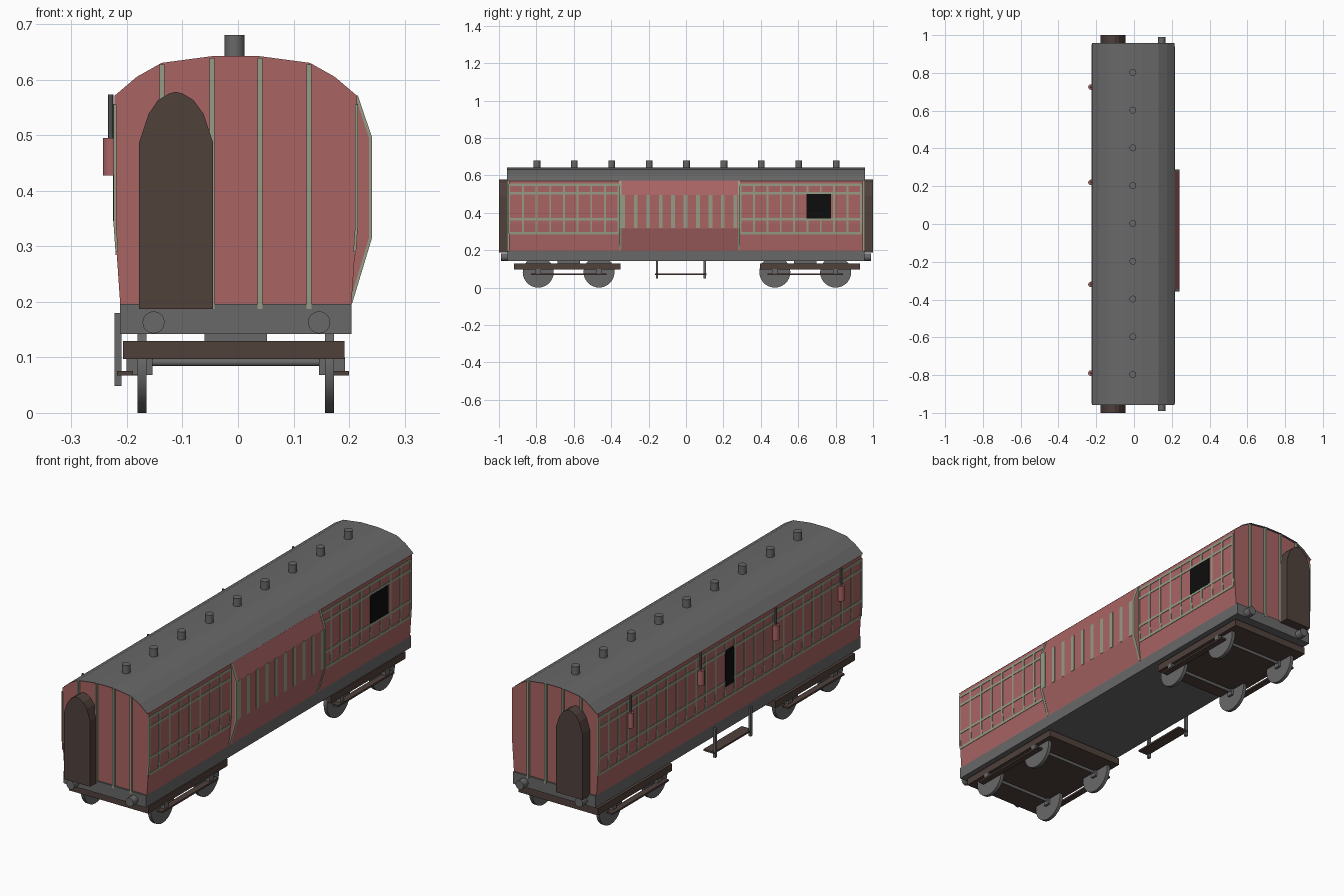
import bpy, bmesh, math

if "Cube" in bpy.data.objects:
    bpy.data.objects.remove(bpy.data.objects["Cube"])

CX = -0.004  # centre line of the body


def mat(name, r, g, b):
    m = bpy.data.materials.new(name)
    m.diffuse_color = (r, g, b, 1)
    m.use_nodes = True
    m.node_tree.nodes["Principled BSDF"].inputs["Base Color"].default_value = m.diffuse_color
    return m


RED = mat("maroon red", 0.40, 0.127, 0.127)
GREEN = mat("pale green lining", 0.30, 0.335, 0.235)
GRAY = mat("dark gray", 0.14, 0.14, 0.14)
BROWN = mat("dark brown", 0.08, 0.052, 0.044)
BLACK = mat("window black", 0.004, 0.004, 0.004)


def finish(name, bm, m):
    bmesh.ops.recalc_face_normals(bm, faces=bm.faces)
    me = bpy.data.meshes.new(name)
    bm.to_mesh(me)
    bm.free()
    me.materials.append(m)
    ob = bpy.data.objects.new(name, me)
    bpy.context.collection.objects.link(ob)
    return ob


def add_prism(bm, prof, y0, y1):
    a = [bm.verts.new((x, y0, z)) for x, z in prof]
    b = [bm.verts.new((x, y1, z)) for x, z in prof]
    n = len(prof)
    bm.faces.new(a)
    bm.faces.new(b[::-1])
    for i in range(n):
        j = (i + 1) % n
        bm.faces.new((a[i], b[i], b[j], a[j]))


def prism(name, prof, y0, y1, m):
    bm = bmesh.new()
    add_prism(bm, prof, y0, y1)
    return finish(name, bm, m)


def add_box(bm, x0, x1, y0, y1, z0, z1):
    add_prism(bm, [(x0, z0), (x1, z0), (x1, z1), (x0, z1)], y0, y1)


def box(name, x0, x1, y0, y1, z0, z1, m):
    return prism(name, [(x0, z0), (x1, z0), (x1, z1), (x0, z1)], y0, y1, m)


def cyl(name, loc, r, h, axis, m, n=16):
    rot = {'X': (0, math.pi / 2, 0), 'Y': (math.pi / 2, 0, 0), 'Z': (0, 0, 0)}[axis]
    bpy.ops.mesh.primitive_cylinder_add(vertices=n, radius=r, depth=h, location=loc, rotation=rot)
    ob = bpy.context.object
    ob.name = name
    ob.data.materials.append(m)
    bpy.ops.object.shade_smooth_by_angle(angle=math.radians(40))
    return ob


# body shell
half = [(0.208, 0.195), (0.218, 0.34), (0.218, 0.571), (0.178, 0.605), (0.1335, 0.63), (0.0435, 0.642)]
body = [(CX + x, z) for x, z in half] + [(CX - x, z) for x, z in reversed(half)]
prism("carriage_body", body, -0.947, 0.947, RED)

# thin roof sheet with a small overhang
bm = bmesh.new()
arc = [(x, z + 0.001) for x, z in body[2:-2]]
rows = [[bm.verts.new((x, y, z)) for x, z in arc] for y in (-0.958, 0.958)]
for i in range(len(arc) - 1):
    bm.faces.new((rows[0][i], rows[0][i + 1], rows[1][i + 1], rows[1][i]))
finish("roof", bm, GRAY)

# underframe, buffers
box("underframe", -0.212, 0.204, -0.955, 0.955, 0.142, 0.196, GRAY)
for s in (-1, 1):
    for x in (-0.152, 0.146):
        cyl("buffer", (x, s * 0.965, 0.163), 0.02, 0.05, 'Y', GRAY)

# roof ventilators
for i in range(9):
    cyl("roof_vent", (-0.006, -0.797 + i * 0.2, 0.658), 0.018, 0.044, 'Z', GRAY)

# arched gangway at each end
gang = [(-0.178, 0.187), (-0.045, 0.187), (-0.045, 0.487), (-0.062, 0.538), (-0.08, 0.563),
        (-0.1, 0.575), (-0.112, 0.578), (-0.124, 0.575), (-0.144, 0.563), (-0.161, 0.538), (-0.178, 0.487)]
for s in (-1, 1):
    prism("gangway", gang, s * 0.94, s * 1.0, BROWN)

# lining on the ends
bm = bmesh.new()
for x, top in ((-0.137, 0.629), (-0.047, 0.641), (0.04, 0.641), (0.128, 0.629)):
    for s in (-1, 1):
        add_box(bm, x - 0.0045, x + 0.0045, s * 0.94, s * 0.9575, 0.187, top - 0.002)
finish("end_lining", bm, GREEN)

# guard's lookout bulging from the right side
look = [(0.204, 0.197), (0.24, 0.316), (0.24, 0.495), (0.2145, 0.571)]
prism("lookout", [(0.18, 0.197)] + look + [(0.18, 0.571)], -0.355, 0.287, RED)


def wall(z):
    return 0.208 + 0.01 * min(1, (z - 0.195) / 0.145)


def strip(bm, s, y0, y1, z0, z1, t=0.002):
    """Thin plate that follows the side wall."""
    zs = [z0] + ([0.34] if z0 < 0.34 < z1 else []) + [z1]
    prof = [(CX + s * (wall(z) + t), z) for z in zs] + [(CX + s * (wall(z) - 0.003), z) for z in reversed(zs)]
    add_prism(bm, prof, y0, y1)


# side lining: right side in two sections, left side full length
LW = 0.006
bm = bmesh.new()
sections = [(1, -0.945, -0.36, 8, (9, 9)), (1, 0.292, 0.935, 9, (0.645, 0.775)), (-1, -0.945, 0.945, 27, (-0.025, 0.035))]
for s, ya, yb, n, win in sections:
    for z in (0.55, 0.505, 0.365, 0.29):
        gap = s < 0 and z in (0.505, 0.365)
        if gap:
            strip(bm, s, ya, win[0], z - LW, z + LW)
            strip(bm, s, win[1], yb, z - LW, z + LW)
        else:
            strip(bm, s, ya, yb, z - LW, z + LW)
    for i in range(n + 1):
        y = ya + (yb - ya) * i / n
        if win[0] - 0.004 < y < win[1] + 0.004:
            strip(bm, s, y - 0.005, y + 0.005, 0.29, 0.36)
            strip(bm, s, y - 0.005, y + 0.005, 0.51, 0.55)
        else:
            strip(bm, s, y - 0.005, y + 0.005, 0.29, 0.555)
# stripes on the lookout and its edge bands
for i in range(10):
    y = -0.335 + i * 0.0665
    add_box(bm, 0.23, 0.2415, y - 0.010, y + 0.010, 0.318, 0.495)
band = [(x + 0.0015, z) for x, z in look] + [(x - 0.004, z) for x, z in reversed(look)]
for y in (-0.357, 0.277):
    add_prism(bm, band, y, y + 0.012)
finish("side_lining", bm, GREEN)

# dark windows
bm = bmesh.new()
strip(bm, 1, 0.645, 0.775, 0.37, 0.5, 0.003)
strip(bm, -1, -0.025, 0.035, 0.345, 0.51, 0.003)
finish("windows", bm, BLACK)

# cylinders with pipes on the left wall
for y in (0.725, 0.22, -0.32, -0.79):
    cyl("wall_cylinder", (-0.228, y, 0.461), 0.015, 0.068, 'Z', RED, 12)
    cyl("wall_pipe", (-0.229, y, 0.533), 0.005, 0.08, 'Z', GRAY, 8)

# bogies with wheels, axle boxes and step boards
for y0, y1, axles in ((-0.92, -0.35, (-0.79, -0.465)), (0.395, 0.93, (0.475, 0.80))):
    yc = sum(axles) / 2
    box("bogie_frame", -0.207, 0.192, y0, y1, 0.097, 0.129, BROWN)
    box("bogie_pivot", -0.06, 0.052, yc - 0.06, yc + 0.06, 0.125, 0.145, GRAY)
    for y in axles:
        cyl("axle", (-0.005, y, 0.091), 0.007, 0.33, 'X', GRAY, 10)
        for x in (-0.173, 0.165):
            cyl("wheel", (x, y, 0.083), 0.083, 0.016, 'X', GRAY, 28)
        for s in (-1, 1):
            xs = sorted((CX + s * 0.15, CX + s * 0.197))
            box("axle_box", xs[0], xs[1], y - 0.014, y + 0.014, 0.068, 0.1, GRAY)
    for s in (-1, 1):
        xs = sorted((-0.009 + s * 0.18, -0.009 + s * 0.209))
        box("bogie_step", xs[0], xs[1], axles[0] - 0.04, axles[1] + 0.04, 0.067, 0.075, BROWN)

# hanging footboard on the left side
for y in (-0.155, 0.1):
    box("step_hanger", -0.222, -0.21, y - 0.006, y + 0.006, 0.048, 0.18, GRAY)
box("step_board", -0.218, -0.165, -0.165, 0.11, 0.067, 0.075, BROWN)
